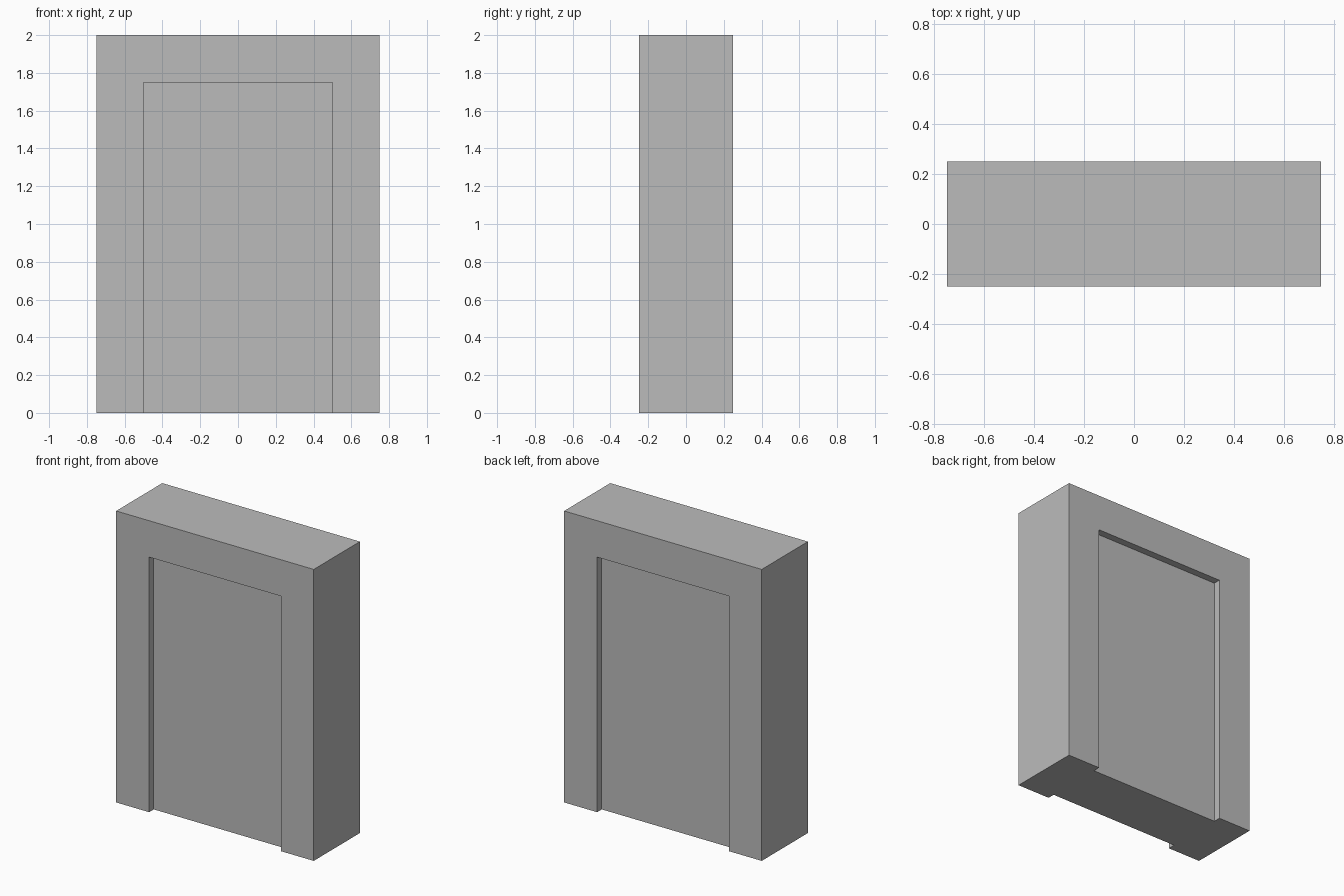
import bpy

cube = bpy.data.objects.get("Cube")
if cube:
    bpy.data.objects.remove(cube, do_unlink=True)

WIDTH, DEPTH, HEIGHT = 1.5, 0.5, 2.0
OPENING_WIDTH, OPENING_HEIGHT, RECESS = 1.0, 1.75, 0.05

grey = bpy.data.materials.new("plain_grey")
grey.use_nodes = True
colour = (0.5, 0.5, 0.5, 1)
grey.diffuse_color = colour
grey.node_tree.nodes["Principled BSDF"].inputs["Base Color"].default_value = colour


def box(name, low, high):
    """Box between two opposite corners."""
    centre = [(a + b) / 2 for a, b in zip(low, high)]
    bpy.ops.mesh.primitive_cube_add(size=1, location=centre)
    obj = bpy.context.object
    obj.name = obj.data.name = name
    obj.scale = [b - a for a, b in zip(low, high)]
    bpy.ops.object.transform_apply(location=True, rotation=False, scale=True)
    obj.data.materials.append(grey)
    return obj


# Solid block that becomes the doorway
doorway = box("doorway", (-WIDTH / 2, -DEPTH / 2, 0), (WIDTH / 2, DEPTH / 2, HEIGHT))

# Shallow door-shaped recess on the front and back, open at the floor
for side in (-1, 1):
    inner = side * (DEPTH / 2 - RECESS)
    outer = side * DEPTH
    cutter = box("recess_cutter",
                 (-OPENING_WIDTH / 2, min(inner, outer), -RECESS),
                 (OPENING_WIDTH / 2, max(inner, outer), OPENING_HEIGHT))
    cutter.hide_render = True
    cut = doorway.modifiers.new("recess", "BOOLEAN")
    cut.operation = "DIFFERENCE"
    cut.solver = "EXACT"
    cut.object = cutter
    bpy.context.view_layer.objects.active = doorway
    bpy.ops.object.modifier_apply(modifier=cut.name)
    bpy.data.objects.remove(cutter, do_unlink=True)
